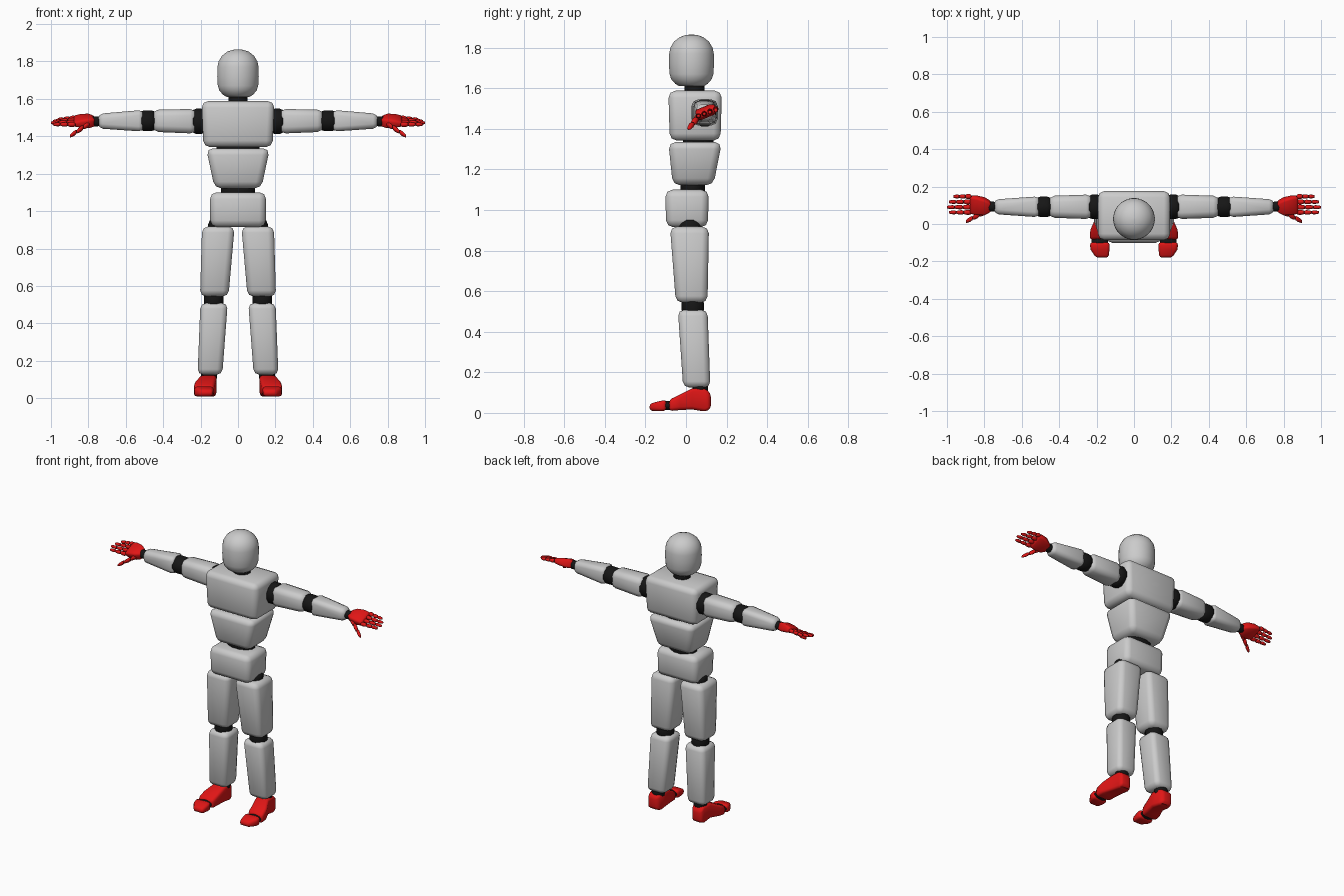
import bpy, bmesh, math
from mathutils import Vector

cube = bpy.data.objects.get("Cube")
if cube:
    bpy.data.objects.remove(cube, do_unlink=True)


def material(name, rgb):
    m = bpy.data.materials.new(name)
    m.use_nodes = True
    color = (*rgb, 1)
    m.diffuse_color = color
    m.node_tree.nodes["Principled BSDF"].inputs["Base Color"].default_value = color
    return m


GREY = material("light grey shell", (0.6, 0.6, 0.6))
RED = material("red extremities", (0.75, 0.008, 0.008))
BLACK = material("black joints", (0.008, 0.008, 0.008))


def loft(name, mat, axis, sections, sides=4, bevel=0.0, side=1, roll=0.0):
    """Join cross-sections (centre, half_a, half_b) lying across the given axis."""
    a, b = [i for i in range(3) if i != axis]
    grow = 1 / math.cos(math.pi / sides)
    bm = bmesh.new()
    rings = []
    for centre, half_a, half_b in sections:
        ring = []
        for i in range(sides):
            t = (i + 0.5) * math.tau / sides
            u, v = math.cos(t) * grow * half_a, math.sin(t) * grow * half_b
            p = Vector(centre)
            p[a] += u * math.cos(roll) - v * math.sin(roll)
            p[b] += u * math.sin(roll) + v * math.cos(roll)
            p.x *= side
            ring.append(bm.verts.new(p))
        rings.append(ring)
    for low, high in zip(rings, rings[1:]):
        for i in range(sides):
            j = (i + 1) % sides
            bm.faces.new((low[i], low[j], high[j], high[i]))
    bm.faces.new(rings[0])
    bm.faces.new(rings[-1])
    bmesh.ops.recalc_face_normals(bm, faces=bm.faces)
    for f in bm.faces:
        f.smooth = True
    mesh = bpy.data.meshes.new(name)
    bm.to_mesh(mesh)
    bm.free()
    mesh.materials.append(mat)
    obj = bpy.data.objects.new(name, mesh)
    bpy.context.collection.objects.link(obj)
    if bevel:
        mod = obj.modifiers.new("rounded edges", "BEVEL")
        mod.width = bevel
        mod.segments = 2
        mod.limit_method = "ANGLE"
        mod.angle_limit = math.radians(35)
    return obj


def joint(name, axis, start, end, ha, hb, side=1):
    """Black connector with a slightly bulging middle."""
    p, q = Vector(start), Vector(end)
    loft(name, BLACK, axis, [(p, ha * 0.85, hb * 0.85), (p.lerp(q, 0.3), ha, hb),
                             (p.lerp(q, 0.7), ha, hb), (q, ha * 0.85, hb * 0.85)], 12, side=side)


# Head: rounded capsule with a tapered chin
head = [(1.61, 0.06), (1.622, 0.08), (1.645, 0.1), (1.67, 0.108), (1.72, 0.111), (1.77, 0.11),
        (1.8, 0.104), (1.83, 0.086), (1.852, 0.058), (1.862, 0.03), (1.865, 0.005)]
loft("head", GREY, 2, [((0, 0.027, z), r, r) for z, r in head], 32)
joint("neck", 2, (0, 0.042, 1.56), (0, 0.042, 1.63), 0.052, 0.05)

# Torso blocks
loft("chest", GREY, 2, [((0, 0.045, 1.342), 0.185, 0.125), ((0, 0.045, 1.588), 0.195, 0.132)], bevel=0.035)
joint("chest_joint", 2, (0, 0.06, 1.3), (0, 0.06, 1.37), 0.115, 0.075)
loft("abdomen", GREY, 2, [((0, 0.035, 1.122), 0.125, 0.1), ((0, 0.045, 1.335), 0.17, 0.132)], bevel=0.035)
joint("waist_joint", 2, (0, 0.033, 1.07), (0, 0.033, 1.15), 0.092, 0.06)
loft("pelvis", GREY, 2, [((0, 0.005, 0.915), 0.148, 0.103), ((0, 0.005, 1.1), 0.15, 0.107)], bevel=0.035)

for side, prefix in ((1, "left_"), (-1, "right_")):
    # Leg
    joint(prefix + "hip", 2, (0.1, 0.02, 0.88), (0.1, 0.02, 0.95), 0.06, 0.06, side)
    loft(prefix + "thigh", GREY, 2, [((0.127, 0.028, 0.543), 0.076, 0.078),
                                     ((0.105, 0.017, 0.918), 0.087, 0.096)], bevel=0.033, side=side)
    joint(prefix + "knee", 2, (0.13, 0.033, 0.48), (0.13, 0.033, 0.57), 0.053, 0.055, side)
    loft(prefix + "shin", GREY, 2, [((0.15, 0.053, 0.125), 0.066, 0.067),
                                    ((0.128, 0.033, 0.508), 0.073, 0.073)], bevel=0.03, side=side)
    joint(prefix + "ankle", 2, (0.155, 0.07, 0.09), (0.155, 0.07, 0.15), 0.042, 0.038, side)

    # Foot widens and drops from heel to ball, followed by a hinged toe piece
    loft(prefix + "foot", RED, 1, [((0.165, 0.122, 0.058), 0.035, 0.038),
                                   ((0.16, 0.095, 0.063), 0.042, 0.057),
                                   ((0.16, 0.03, 0.069), 0.046, 0.052),
                                   ((0.178, -0.03, 0.052), 0.055, 0.038),
                                   ((0.184, -0.083, 0.037), 0.054, 0.028)], bevel=0.016, side=side)
    joint(prefix + "toe_joint", 1, (0.183, -0.07, 0.036), (0.183, -0.115, 0.036), 0.045, 0.022, side)
    loft(prefix + "toes", RED, 1, [((0.183, -0.098, 0.037), 0.053, 0.028),
                                   ((0.182, -0.135, 0.033), 0.051, 0.024),
                                   ((0.17, -0.18, 0.028), 0.034, 0.017)], bevel=0.014, side=side)

    # Arm
    joint(prefix + "shoulder", 0, (0.175, 0.092, 1.48), (0.245, 0.092, 1.48), 0.066, 0.068, side)
    loft(prefix + "upper_arm", GREY, 0, [((0.222, 0.092, 1.48), 0.066, 0.066),
                                         ((0.458, 0.092, 1.483), 0.058, 0.059)], bevel=0.034, side=side)
    joint(prefix + "elbow", 0, (0.44, 0.092, 1.483), (0.525, 0.092, 1.483), 0.055, 0.056, side)
    loft(prefix + "forearm", GREY, 0, [((0.505, 0.092, 1.483), 0.056, 0.058),
                                       ((0.748, 0.092, 1.481), 0.039, 0.039)], bevel=0.026, side=side)
    joint(prefix + "wrist", 0, (0.735, 0.092, 1.48), (0.785, 0.094, 1.48), 0.027, 0.027, side)

    # Palm, rolled so that the thumb side hangs lower
    roll = 0.4
    loft(prefix + "palm", RED, 0, [((0.765, 0.094, 1.48), 0.027, 0.024),
                                   ((0.8, 0.095, 1.482), 0.046, 0.028),
                                   ((0.84, 0.1, 1.483), 0.052, 0.023),
                                   ((0.878, 0.103, 1.481), 0.051, 0.015)], bevel=0.012, side=side, roll=roll)

    # Fingers and thumb: three segments each on a thin black core
    digits = [("little", 0.147, 0.965), ("ring", 0.118, 0.99), ("middle", 0.09, 1.0), ("index", 0.062, 0.988)]
    paths = [(n, Vector((0.87, y, 1.479 + (y - 0.1) * 0.42)),
              Vector((tip, y, 1.475 + (y - 0.1) * 0.3)), 0.0125) for n, y, tip in digits]
    paths.append(("thumb", Vector((0.79, 0.07, 1.472)), Vector((0.897, 0.014, 1.402)), 0.016))
    for name, start, end, r in paths:
        label = prefix + name
        loft(label + "_core", BLACK, 0, [(start, r * 0.65, r * 0.65),
                                         (start.lerp(end, 0.9), r * 0.5, r * 0.5)], 8, side=side)
        for k in range(3):
            r0, r1 = r * (1 - 0.1 * k), r * (0.9 - 0.12 * k)
            stations = [(0.02, 0.75 * r0), (0.09, r0), (0.24, r1), (0.31, 0.7 * r1)]
            loft(f"{label}_segment_{k + 1}", RED, 0,
                 [(start.lerp(end, k / 3 + f * 1.075), s, s) for f, s in stations],
                 8, side=side, roll=roll)
